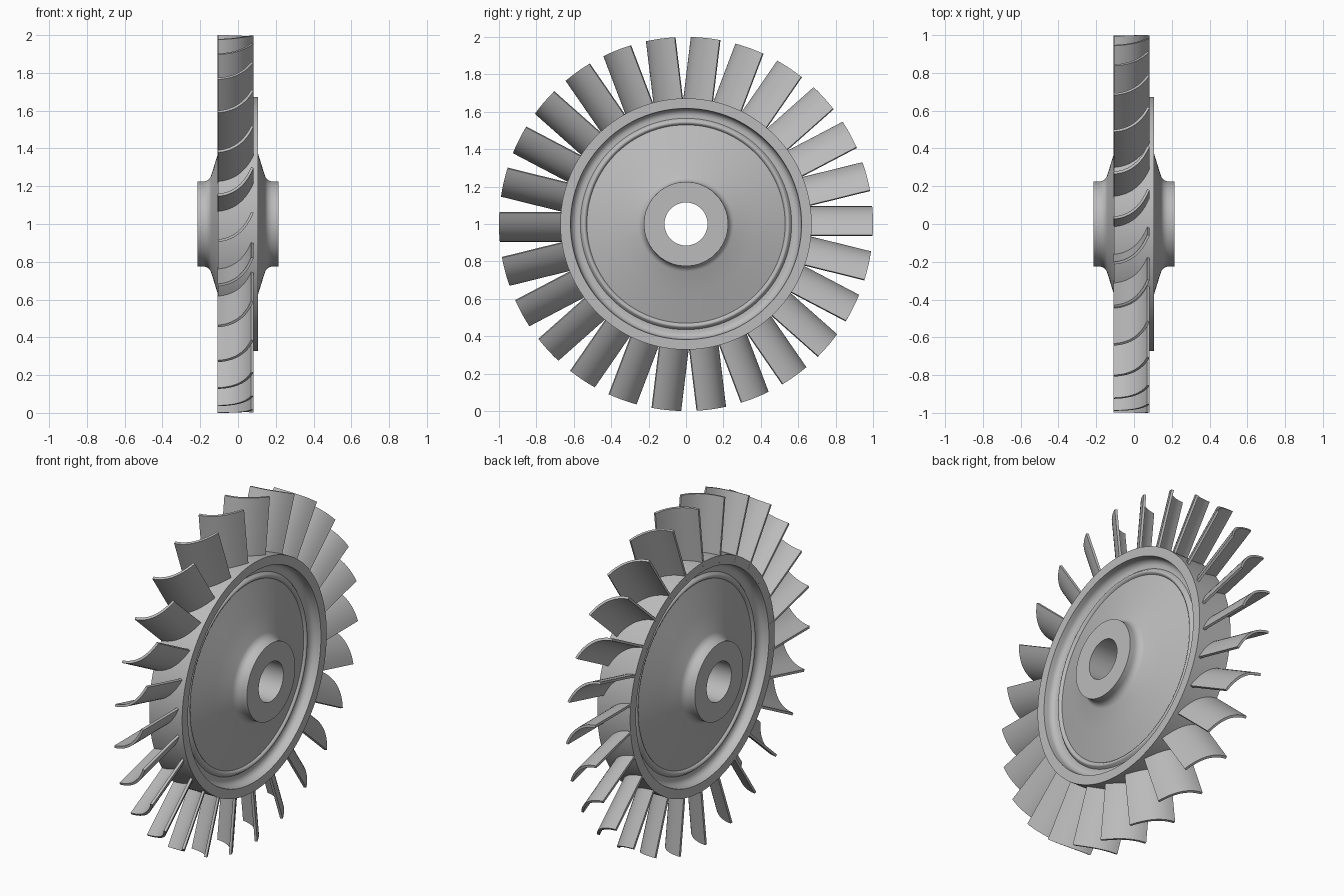
import bpy
import bmesh
from math import sin, cos, pi, sqrt, hypot, radians

if "Cube" in bpy.data.objects:
    bpy.data.objects.remove(bpy.data.objects["Cube"], do_unlink=True)

BLADES = 26
STEPS = 104
TIP = 1.0
ROOT = 0.63
THICK = 0.014

metal = bpy.data.materials.new("grey metal")
metal.use_nodes = True
grey = (0.5, 0.5, 0.5, 1)
metal.diffuse_color = grey
metal.node_tree.nodes["Principled BSDF"].inputs["Base Color"].default_value = grey


def finish(bm, name, angle):
    """Turn a bmesh into a smooth-shaded object whose axle is lifted to z = 1."""
    bmesh.ops.recalc_face_normals(bm, faces=bm.faces)
    mesh = bpy.data.meshes.new(name)
    bm.to_mesh(mesh)
    bm.free()
    mesh.materials.append(metal)
    obj = bpy.data.objects.new(name, mesh)
    bpy.context.collection.objects.link(obj)
    obj.location.z = 1
    bpy.ops.object.select_all(action="DESELECT")
    obj.select_set(True)
    bpy.context.view_layer.objects.active = obj
    bpy.ops.object.shade_smooth_by_angle(angle=radians(angle))
    return obj


def arc(cx, cr, radius, start, end, n=6):
    """Arc of (axial, radial) points for rounding a profile."""
    angles = [radians(start + (end - start) * i / n) for i in range(n + 1)]
    return [(cx + radius * cos(a), cr + radius * sin(a)) for a in angles]


# Disc: half profile from bore to rim, mirrored to the other side, then lathed
half = [(0.215, 0.115), (0.215, 0.225)]
half += arc(0.185, 0.27, 0.045, 270, 200)            # hub fillet
half += [(0.107, 0.37), (0.056, 0.53)]               # conical web
half += arc(0.056, 0.545, 0.012, 300, 420, 5)        # raised bead
half += [(0.05, 0.565)]
half += arc(0.085, 0.58, 0.035, 180, 90)             # rounded groove
half += [(0.107, 0.618), (0.107, 0.672)]             # rim
profile = half + [(-x, r) for x, r in reversed(half)]

bm = bmesh.new()
rings = []
for i in range(STEPS):
    a = 2 * pi * i / STEPS
    rings.append([bm.verts.new((x, r * cos(a), r * sin(a))) for x, r in profile])
for i, ring in enumerate(rings):
    following = rings[(i + 1) % STEPS]
    for j in range(len(profile)):
        k = (j + 1) % len(profile)
        bm.faces.new((ring[j], ring[k], following[k], following[j]))
finish(bm, "turbine_disc", 30)


# Blade section: quadratic curve in (axial, tangential), thickened on both sides
def section():
    start, bend, end = (-0.107, 0.088), (0.02, 0.078), (0.076, -0.062)
    upper, lower = [], []
    n = 12
    for i in range(n + 1):
        t = i / n
        p = [(1 - t) ** 2 * a + 2 * t * (1 - t) * b + t * t * c
             for a, b, c in zip(start, bend, end)]
        d = [(1 - t) * (b - a) + t * (c - b) for a, b, c in zip(start, bend, end)]
        length = hypot(*d)
        nx, nt = -d[1] / length * THICK / 2, d[0] / length * THICK / 2
        upper.append((p[0] + nx, p[1] + nt))
        lower.append((p[0] - nx, p[1] - nt))
    return upper + lower[::-1]


# Blades: straight extrusions with tips trimmed to the outer circle
outline = section()
for b in range(BLADES):
    a = 2 * pi * b / BLADES
    bm = bmesh.new()
    loops = []
    for radius in (ROOT, TIP):
        loop = []
        for x, t in outline:
            y = sqrt(radius * radius - t * t)
            loop.append(bm.verts.new((x, y * cos(a) - t * sin(a),
                                      y * sin(a) + t * cos(a))))
        loops.append(loop)
    count = len(outline)
    for j in range(count):
        k = (j + 1) % count
        bm.faces.new((loops[0][j], loops[0][k], loops[1][k], loops[1][j]))
    # Quad strips close the root and tip
    for loop in loops:
        for j in range(count // 2 - 1):
            bm.faces.new((loop[j], loop[j + 1], loop[count - 2 - j], loop[count - 1 - j]))
    finish(bm, f"blade_{b + 1}", 35)
